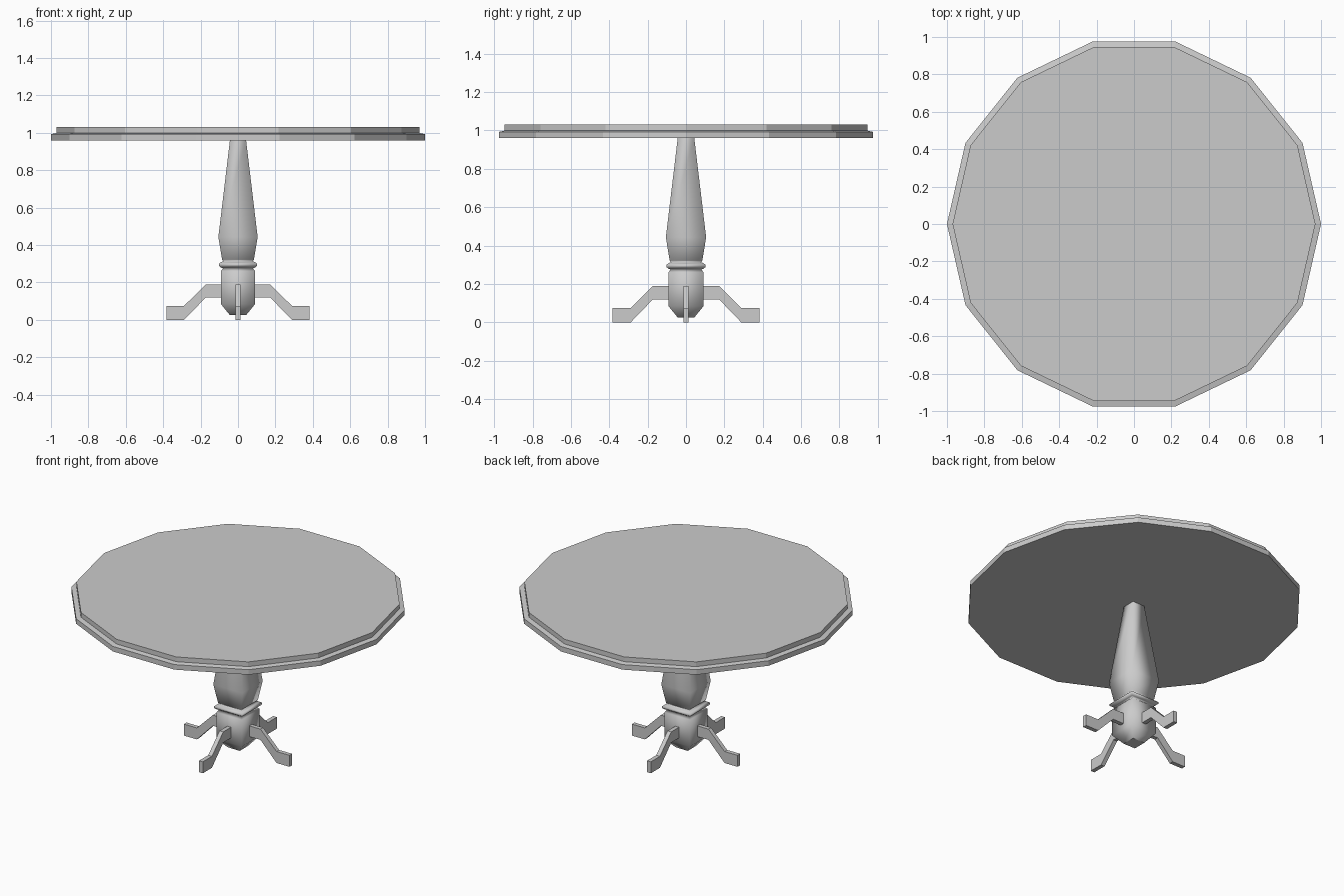
import bpy, bmesh
from math import cos, sin, pi, sqrt

if "Cube" in bpy.data.objects:
    bpy.data.objects.remove(bpy.data.objects["Cube"])


def finish(bm, name, smooth=False):
    bmesh.ops.recalc_face_normals(bm, faces=bm.faces)
    mesh = bpy.data.meshes.new(name)
    bm.to_mesh(mesh)
    bm.free()
    for p in mesh.polygons:
        p.use_smooth = smooth and len(p.vertices) == 4 and abs(p.normal.z) < 0.99
    obj = bpy.data.objects.new(name, mesh)
    bpy.context.collection.objects.link(obj)
    return obj


def lathe(name, profile, sides, turn=0.0, smooth=False):
    """Stack of regular polygons (radius, z), capped at both ends."""
    bm = bmesh.new()
    rings = [[bm.verts.new((r * cos(turn + 2 * pi * i / sides),
                            r * sin(turn + 2 * pi * i / sides), z))
              for i in range(sides)] for r, z in profile]
    for a, b in zip(rings, rings[1:]):
        for i in range(sides):
            j = (i + 1) % sides
            bm.faces.new((a[i], a[j], b[j], b[i]))
    bm.faces.new(rings[0])
    bm.faces.new(rings[-1])
    return finish(bm, name, smooth)


def square_lathe(name, profile):
    """Axis-aligned square turning; the profile gives half-widths."""
    return lathe(name, [(w * sqrt(2), z) for w, z in profile], 4, pi / 4, True)


# Fourteen-sided top with a stepped rim
lathe("table_top", [(1.0, 0.96), (1.0, 0.993), (0.97, 0.999), (0.97, 1.03)], 14)

# Square-section pedestal: base block, collar and tapered shaft
square_lathe("pedestal", [
    (0.043, 0.025), (0.092, 0.085), (0.092, 0.26), (0.080, 0.275),
    (0.090, 0.279), (0.102, 0.288), (0.102, 0.300), (0.090, 0.309),
    (0.078, 0.313), (0.085, 0.322), (0.105, 0.443), (0.043, 0.962)])

# Four bent feet
leg_profile = [(0.07, 0.19), (0.172, 0.19), (0.288, 0.075), (0.382, 0.075),
               (0.382, 0.0), (0.288, 0.0), (0.172, 0.12), (0.07, 0.12)]
half = 0.0135
for k, side in enumerate(("right", "back", "left", "front")):
    bm = bmesh.new()
    face = bm.faces.new([bm.verts.new((x, -half, z)) for x, z in leg_profile])
    new = bmesh.ops.extrude_face_region(bm, geom=[face])["geom"]
    bmesh.ops.translate(bm, vec=(0, 2 * half, 0),
                        verts=[v for v in new if isinstance(v, bmesh.types.BMVert)])
    leg = finish(bm, side + "_foot")
    leg.rotation_euler.z = k * pi / 2
